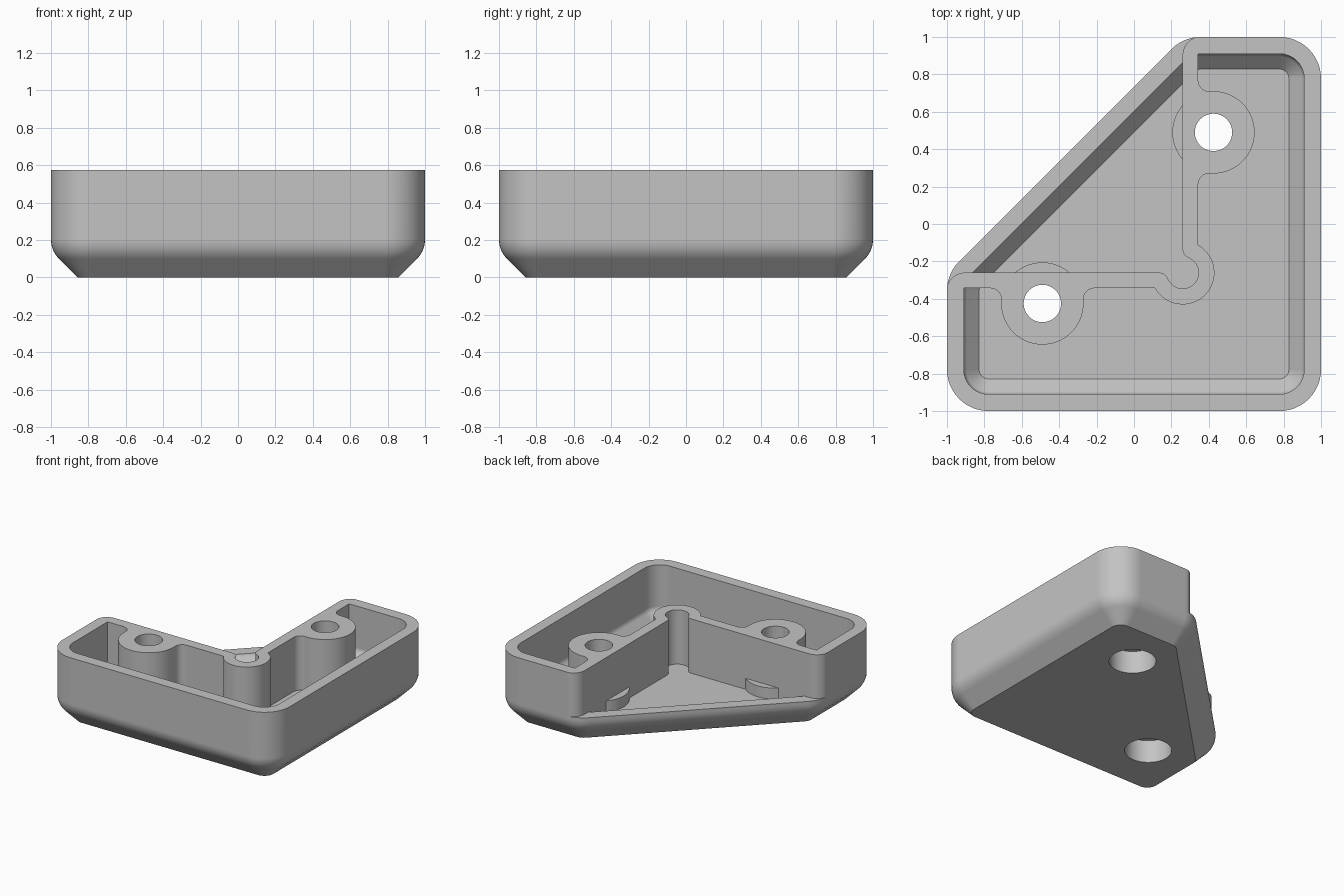
import bpy, bmesh
from math import sin, cos, tan, radians, degrees, atan2, acos, sqrt

if "Cube" in bpy.data.objects:
    bpy.data.objects.remove(bpy.data.objects["Cube"])

HEIGHT, FLOOR, LIP = 0.573, 0.14, 0.225
CORNER = 0.222                            # plan corner radius
WALL_IN, WALL_OUT = 0.26, 0.343           # faces of the inner L wall
BOSS = (0.425, 0.49)
BOSS_R = 0.22

grey = bpy.data.materials.new("plain_grey")
grey.use_nodes = True
colour = (0.55, 0.55, 0.55, 1)
grey.diffuse_color = colour
grey.node_tree.nodes["Principled BSDF"].inputs["Base Color"].default_value = colour


def arc(c, r, start, end, n=16):
    angles = [radians(start + (end - start) * i / n) for i in range(n + 1)]
    return [(c[0] + r * cos(a), c[1] + r * sin(a)) for a in angles]


def flip(points):
    """Mirror across the diagonal symmetry line of the bracket."""
    return [(-y, -x) for x, y in points]


def loft(name, rings):
    """Closed solid through a stack of (outline, z) rings."""
    bm = bmesh.new()
    loops = [[bm.verts.new((x, y, z)) for x, y in pts] for pts, z in rings]
    for low, high in zip(loops, loops[1:]):
        for i in range(len(low)):
            j = (i + 1) % len(low)
            bm.faces.new((low[i], low[j], high[j], high[i]))
    bm.faces.new(loops[0][::-1])
    bm.faces.new(loops[-1])
    bmesh.ops.recalc_face_normals(bm, faces=bm.faces)
    mesh = bpy.data.meshes.new(name)
    bm.to_mesh(mesh)
    bm.free()
    mesh.materials.append(grey)
    ob = bpy.data.objects.new(name, mesh)
    bpy.context.collection.objects.link(ob)
    return ob


def prism(name, points, low, high):
    return loft(name, [(points, low), (points, high)])


def activate(ob):
    bpy.ops.object.select_all(action='DESELECT')
    ob.select_set(True)
    bpy.context.view_layer.objects.active = ob


def combine(target, tool, operation='DIFFERENCE'):
    mod = target.modifiers.new("combine", 'BOOLEAN')
    mod.operation, mod.solver, mod.object = operation, 'EXACT', tool
    activate(target)
    bpy.ops.object.modifier_apply(modifier=mod.name)
    bpy.data.objects.remove(tool)


def outline(inset):
    """Five-sided plan with rounded corners, offset inwards."""
    m = 1 - CORNER
    k = m - 0.735 + CORNER * sqrt(2)
    corners = [((m, -m), -90, 0), ((m, m), 0, 90), ((k, m), 90, 135),
               ((-m, -k), 135, 180), ((-m, -m), 180, 270)]
    return [p for c, a, b in corners for p in arc(c, CORNER - inset, a, b, 12)]


def shell_rings(wall, radius, bottom, slope, top):
    """45 degree foot, rounded shoulder and straight wall at an inset."""
    middle = slope - wall + radius * tan(radians(22.5))
    rings = [(outline(slope - bottom), bottom)]
    for step in range(8, -1, -1):
        a = radians(45 * step / 8)
        rings.append((outline(wall + radius * (1 - cos(a))), middle - radius * sin(a)))
    return rings + [(outline(wall), top)]


def neck(c, r, wall, fillet, end):
    """Fillet from a wall into a circle, then round the circle to an angle."""
    fx = wall + fillet
    fy = c[1] + sqrt((r + fillet) ** 2 - (fx - c[0]) ** 2)
    a = degrees(atan2(c[1] - fy, c[0] - fx)) % 360
    return arc((fx, fy), fillet, 180, a, 8) + arc(c, r, a - 180, end, 20)[1:]


# Outer body and its hollow
body = loft("corner_bracket", shell_rings(0, 0.145, 0, 0.143, HEIGHT))
hollow = loft("hollow", shell_rings(0.09, 0.05, FLOOR, 0.312, 0.8))

# Inner L wall with corner relief and screw bosses, kept out of the hollow
knee = (WALL_IN, -WALL_IN)
inner = [(WALL_IN, 1.2)] + neck(knee, 0.085, WALL_IN, 0.05, -45)
half_boss = neck(BOSS, BOSS_R, WALL_OUT, 0.06, 0)
boss = half_boss + [(x, 2 * BOSS[1] - y) for x, y in half_boss[-2::-1]]
ring_start = degrees(acos((WALL_OUT - WALL_IN) / 0.17))
outer = [(WALL_OUT, 1.2)] + boss + arc(knee, 0.17, ring_start, -45)
ribs = inner + flip(inner[:-1])[::-1] + flip(outer) + outer[-2::-1]
combine(hollow, prism("ribs", ribs, -0.1, 0.9))
combine(body, hollow)

# Open triangle above the low diagonal lip
end = arc((0.36, 0.903), 0.1, 180, 90) + [(0.36, 1.2)]
notch = [(WALL_IN, -WALL_IN)] + end + [(-1.2, 1.2)] + flip(end)[::-1]
combine(body, prism("notch", notch, LIP, 0.9))

# Screw seats: low shoulder behind the wall, through hole, counterbore below
for swap in (lambda p: p, flip):
    shoulder = swap(arc(BOSS, BOSS_R, 125, 235, 24))
    combine(body, prism("shoulder", shoulder, 0.05, 0.228), 'UNION')
    for name, r, low, high in (("counterbore", 0.17, -0.1, 0.18),
                               ("screw_hole", 0.1, -0.2, 0.9)):
        circle = swap(arc(BOSS, r, 0, 360, 48)[:-1])
        combine(body, prism(name, circle, low, high))

# Smooth curves with crisp edges
activate(body)
bpy.ops.object.shade_smooth_by_angle(angle=radians(30))
weighted = body.modifiers.new("even_normals", 'WEIGHTED_NORMAL')
weighted.keep_sharp = True
